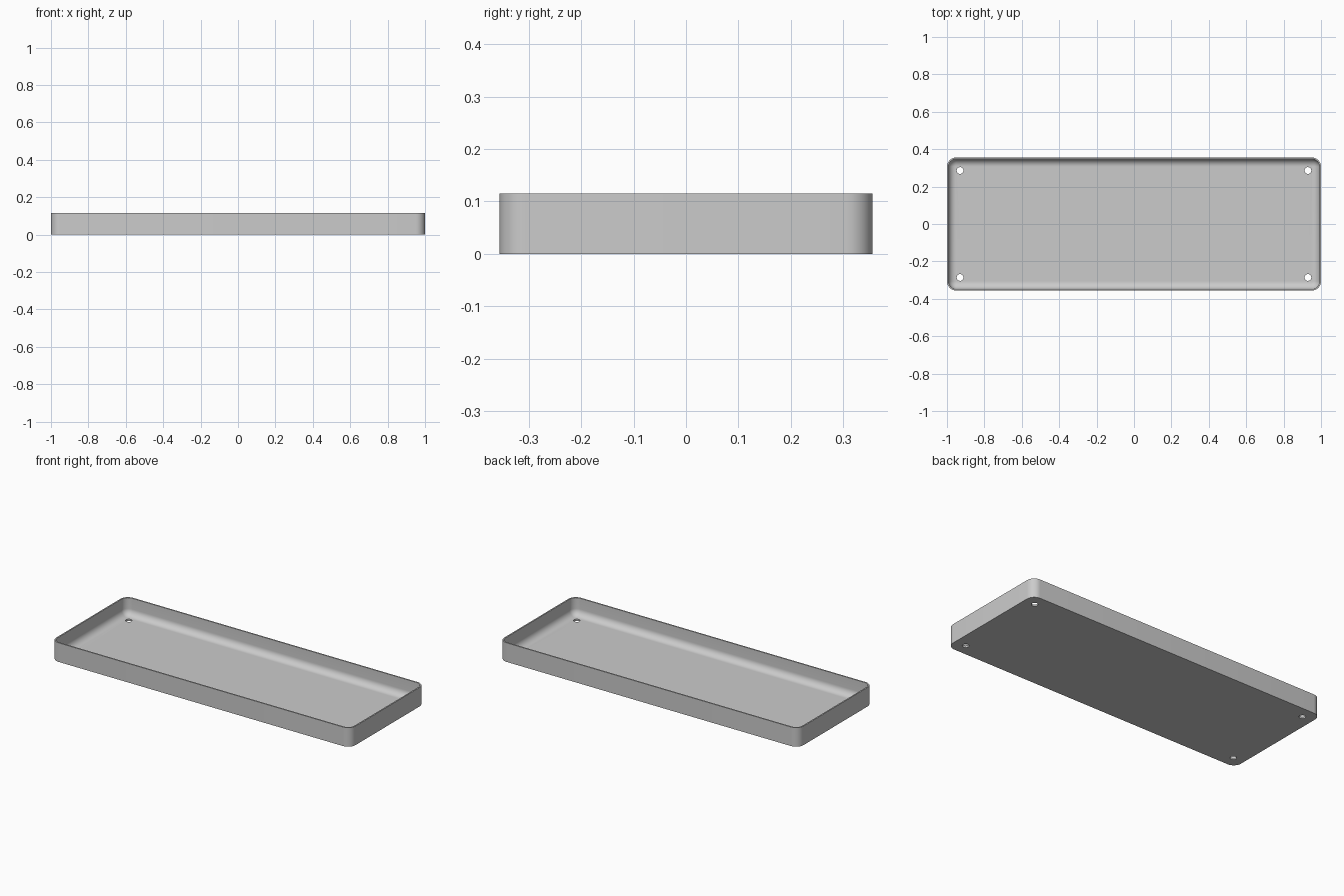
import bpy
import bmesh
from math import pi, sin, cos, radians

if "Cube" in bpy.data.objects:
    bpy.data.objects.remove(bpy.data.objects["Cube"])

HALF_X, HALF_Y, HEIGHT = 1.0, 0.356, 0.115
CORNER, WALL, FLOOR, FILLET = 0.05, 0.008, 0.01, 0.04
HOLE_X, HOLE_Y, HOLE_R = 0.93, 0.286, 0.018
STEPS = 10

grey = bpy.data.materials.new("light grey")
grey.use_nodes = True
colour = (0.6, 0.6, 0.6, 1)
grey.diffuse_color = colour
grey.node_tree.nodes["Principled BSDF"].inputs["Base Color"].default_value = colour


def ring(bm, inset, z):
    """Rounded rectangle of vertices, inset from the outer outline."""
    r = CORNER - inset
    verts = []
    for quarter, (sx, sy) in enumerate(((1, 1), (-1, 1), (-1, -1), (1, -1))):
        for i in range(STEPS + 1):
            a = (quarter + i / STEPS) * pi / 2
            verts.append(bm.verts.new((sx * (HALF_X - CORNER) + r * cos(a),
                                       sy * (HALF_Y - CORNER) + r * sin(a), z)))
    return verts


# Tray shell: outer wall, rim, inner wall, then a cove down to the floor
bm = bmesh.new()
profile = [(0, 0), (0, HEIGHT), (WALL, HEIGHT)]
for i in range(STEPS + 1):
    a = i / STEPS * pi / 2
    profile.append((WALL + FILLET * (1 - cos(a)), FLOOR + FILLET * (1 - sin(a))))
rings = [ring(bm, inset, z) for inset, z in profile]
for low, high in zip(rings, rings[1:]):
    for i in range(len(low)):
        j = (i + 1) % len(low)
        bm.faces.new((low[i], low[j], high[j], high[i]))
bm.faces.new(reversed(rings[0]))
bm.faces.new(rings[-1])
bmesh.ops.recalc_face_normals(bm, faces=bm.faces)
mesh = bpy.data.meshes.new("tray")
bm.to_mesh(mesh)
bm.free()
mesh.materials.append(grey)
tray = bpy.data.objects.new("tray", mesh)
bpy.context.collection.objects.link(tray)

# Four screw holes through the floor
for sx in (-1, 1):
    for sy in (-1, 1):
        bpy.ops.mesh.primitive_cylinder_add(vertices=32, radius=HOLE_R, depth=0.1,
                                            location=(sx * HOLE_X, sy * HOLE_Y, 0))
        cutter = bpy.context.object
        cutter.name = "hole_cutter"
        cutter.hide_render = True
        cutter.data.materials.append(grey)
        cut = tray.modifiers.new("hole", 'BOOLEAN')
        cut.operation = 'DIFFERENCE'
        cut.solver = 'EXACT'
        cut.object = cutter
        bpy.ops.object.select_all(action='DESELECT')
        tray.select_set(True)
        bpy.context.view_layer.objects.active = tray
        bpy.ops.object.modifier_apply(modifier=cut.name)
        bpy.data.objects.remove(cutter)

bpy.ops.object.shade_smooth_by_angle(angle=radians(30))
